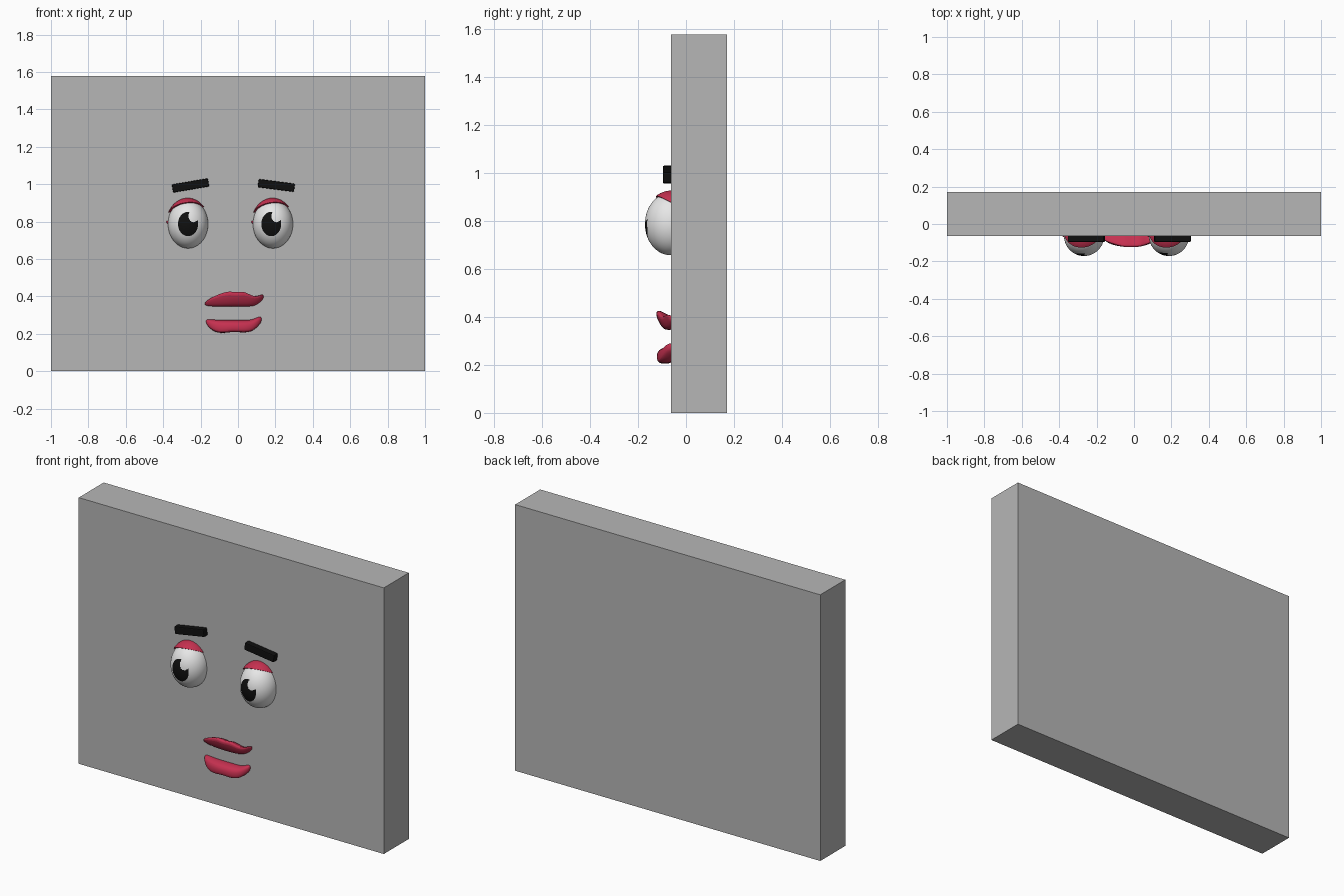
import bpy, bmesh, math
from mathutils import Vector, Matrix

cube = bpy.data.objects.get("Cube")
if cube:
    bpy.data.objects.remove(cube, do_unlink=True)

FRONT = -0.063   # front face of the slab


def material(name, rgb):
    m = bpy.data.materials.new(name)
    m.use_nodes = True
    m.diffuse_color = (*rgb, 1)
    m.node_tree.nodes["Principled BSDF"].inputs["Base Color"].default_value = (*rgb, 1)
    return m


GREY = material("slab grey", (0.47, 0.47, 0.47))
WHITE = material("eye white", (0.8, 0.8, 0.8))
BLACK = material("black", (0.005, 0.005, 0.005))
RED = material("lip red", (0.56, 0.03, 0.08))


def add(name, bm, mats, smooth=True):
    bmesh.ops.recalc_face_normals(bm, faces=bm.faces)
    mesh = bpy.data.meshes.new(name)
    bm.to_mesh(mesh)
    bm.free()
    for m in mats:
        mesh.materials.append(m)
    ob = bpy.data.objects.new(name, mesh)
    bpy.context.collection.objects.link(ob)
    if smooth:
        bpy.ops.object.select_all(action="DESELECT")
        ob.select_set(True)
        bpy.context.view_layer.objects.active = ob
        bpy.ops.object.shade_smooth_by_angle(angle=math.radians(40))
    return ob


def box(name, size, centre, mat, tilt=0, bevel=0):
    bm = bmesh.new()
    bmesh.ops.create_cube(bm, size=1)
    bmesh.ops.scale(bm, vec=size, verts=bm.verts)
    if bevel:
        bmesh.ops.bevel(bm, geom=bm.edges[:], offset=bevel, segments=2,
                        affect="EDGES", profile=0.5)
    bmesh.ops.rotate(bm, matrix=Matrix.Rotation(tilt, 3, "Y"), verts=bm.verts)
    bmesh.ops.translate(bm, vec=centre, verts=bm.verts)
    return add(name, bm, [mat], smooth=False)


def eye(name, x, turn):
    # Sphere with its pole forward, so the pupil edge follows a ring
    bm = bmesh.new()
    bmesh.ops.create_uvsphere(bm, u_segments=128, v_segments=96, radius=1)
    bmesh.ops.rotate(bm, matrix=Matrix.Rotation(math.pi / 2, 3, "X"), verts=bm.verts)
    for f in bm.faces:
        c = f.calc_center_median()
        in_pupil = c.y < 0 and math.hypot(c.x, c.z) < 0.5
        in_glint = math.hypot(c.x - 0.27, c.z - 0.33) < 0.25
        f.material_index = int(in_pupil and not in_glint)
    bmesh.ops.rotate(bm, matrix=Matrix.Rotation(turn, 3, "Z"), verts=bm.verts)
    bmesh.ops.scale(bm, vec=(0.107, 0.107, 0.13), verts=bm.verts)
    bmesh.ops.translate(bm, vec=(x, -0.064, 0.787), verts=bm.verts)
    add(name, bm, [WHITE, BLACK])


def eyelid(name, x):
    # Slightly larger ellipsoid, keeping only the tilted upper wedge
    bm = bmesh.new()
    bmesh.ops.create_uvsphere(bm, u_segments=64, v_segments=48, radius=1)
    bmesh.ops.scale(bm, vec=(0.115, 0.112, 0.139), verts=bm.verts)
    normal = Vector((-0.15, 0.62, 1))
    cut = bmesh.ops.bisect_plane(bm, geom=bm.verts[:] + bm.edges[:] + bm.faces[:],
                                 plane_co=(0, 0, 0.078), plane_no=normal,
                                 clear_inner=True)
    rim = [e for e in cut["geom_cut"] if isinstance(e, bmesh.types.BMEdge)]
    bmesh.ops.edgeloop_fill(bm, edges=rim)
    bmesh.ops.translate(bm, vec=(x - 0.002, -0.064, 0.787), verts=bm.verts)
    add(name, bm, [RED])
    # Small outer corner of the lid
    bm = bmesh.new()
    bmesh.ops.create_uvsphere(bm, u_segments=12, v_segments=8, radius=0.007)
    bmesh.ops.translate(bm, vec=(x - 0.109, FRONT, 0.797), verts=bm.verts)
    add(name + "_corner", bm, [RED])


def lip(name, stations, profile):
    # Loft the profile through stations of (x, bottom, top, depth)
    bm = bmesh.new()
    rings = []
    for x, low, high, depth in stations:
        rings.append([bm.verts.new((x, FRONT + 0.02 - (depth + 0.02) * d,
                                    low + (high - low) * h)) for d, h in profile])
    n = len(profile)
    for a, b in zip(rings, rings[1:]):
        for i in range(n):
            j = (i + 1) % n
            bm.faces.new((a[i], a[j], b[j], b[i]))
    bm.faces.new(rings[0])
    bm.faces.new(rings[-1])
    ob = add(name, bm, [RED])
    ob.modifiers.new("round", "SUBSURF").levels = 2
    ob.modifiers["round"].render_levels = 2
    for p in ob.data.polygons:
        p.use_smooth = True


# Backing slab
box("slab", (2, 0.234, 1.577), (0, FRONT + 0.117, 0.7885), GREY)

# Eyes, lids and brows
for side, x, turn, brow_x, tilt in (("right", -0.267, 0, -0.254, -0.17),
                                    ("left", 0.187, -0.1, 0.205, 0.13)):
    eye(side + "_eye", x, turn)
    eyelid(side + "_eyelid", x)
    box(side + "_eyebrow", (0.195, 0.05, 0.044), (brow_x, -0.071, 0.993), BLACK,
        tilt, 0.005)

# Lips
lip("upper_lip",
    [(-0.18, 0.352, 0.366, 0.01), (-0.15, 0.348, 0.39, 0.03),
     (-0.09, 0.348, 0.416, 0.05), (-0.045, 0.348, 0.428, 0.06),
     (-0.01, 0.348, 0.418, 0.058), (0.03, 0.348, 0.428, 0.058),
     (0.07, 0.348, 0.404, 0.045), (0.1, 0.355, 0.398, 0.03),
     (0.125, 0.376, 0.41, 0.02), (0.137, 0.388, 0.408, 0.01)],
    [(0, 0.6), (0.6, 0.9), (0.95, 1.08), (1.1, 0.85), (0.75, 0.1), (0.5, -0.05),
     (0, -0.02)])
lip("lower_lip",
    [(-0.172, 0.258, 0.276, 0.01), (-0.15, 0.228, 0.276, 0.03),
     (-0.11, 0.206, 0.272, 0.048), (-0.06, 0.208, 0.272, 0.055),
     (-0.02, 0.214, 0.272, 0.055), (0.03, 0.208, 0.272, 0.055),
     (0.075, 0.214, 0.272, 0.045), (0.105, 0.24, 0.288, 0.03),
     (0.127, 0.265, 0.292, 0.01)],
    [(0, 1.05), (0.6, 1.04), (0.95, 0.85), (1.06, 0.5), (1.04, 0.05), (0.8, -0.06),
     (0, -0.03)])
